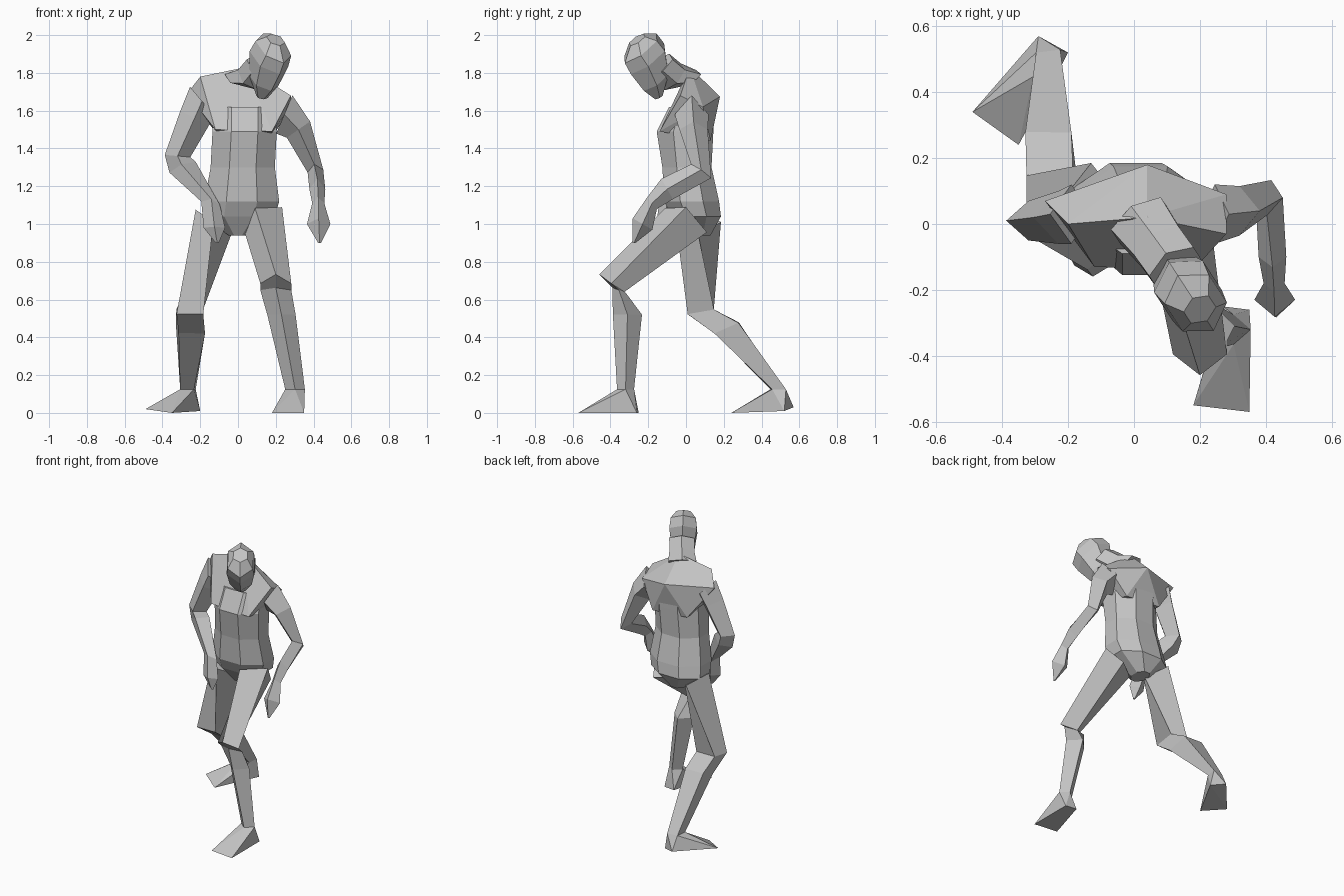
import bpy, bmesh
from math import sin, cos, pi, radians
from mathutils import Vector, Matrix, Euler

cube = bpy.data.objects.get("Cube")
if cube:
    bpy.data.objects.remove(cube, do_unlink=True)

# One plain grey for the whole figure
grey = bpy.data.materials.new("plain_grey")
grey.use_nodes = True
colour = (0.55, 0.55, 0.55, 1)
grey.diffuse_color = colour
grey.node_tree.nodes["Principled BSDF"].inputs["Base Color"].default_value = colour


def finish(name, bm):
    """Turn a bmesh into a flat shaded object."""
    bmesh.ops.recalc_face_normals(bm, faces=bm.faces)
    mesh = bpy.data.meshes.new(name)
    bm.to_mesh(mesh)
    bm.free()
    mesh.materials.append(grey)
    part = bpy.data.objects.new(name, mesh)
    bpy.context.collection.objects.link(part)


def section(sides, x, y, z, wide, deep, pitch=0, roll=0, yaw=0):
    """Points of one tilted cross-section; even-sided ones above four are boxy."""
    turn = Euler([radians(a) for a in (pitch, roll, yaw)]).to_matrix()
    shift = pi / sides if sides > 4 else 0
    grow = 1 / cos(shift)
    points = []
    for i in range(sides):
        a = 2 * pi * i / sides + shift
        flat = Vector((wide * grow * cos(a), deep * grow * sin(a), 0))
        points.append(Vector((x, y, z)) + turn @ flat)
    return points


def loft(name, sides, rows, place=Matrix()):
    """Skin a run of cross-sections and cap both ends."""
    bm = bmesh.new()
    rings = [[bm.verts.new(place @ p) for p in section(sides, *row)] for row in rows]
    for low, high in zip(rings, rings[1:]):
        for i in range(sides):
            j = (i + 1) % sides
            bm.faces.new((low[i], low[j], high[j], high[i]))
    bm.faces.new(rings[0])
    bm.faces.new(rings[-1])
    finish(name, bm)


def wedge(name, corners):
    """Faceted block stretched over a few corner points."""
    bm = bmesh.new()
    for p in corners:
        bm.verts.new(p)
    hull = bmesh.ops.convex_hull(bm, input=bm.verts)
    spare = [v for v in hull["geom_interior"] if isinstance(v, bmesh.types.BMVert)]
    bmesh.ops.delete(bm, geom=spare, context="VERTS")
    finish(name, bm)


# Torso, from crotch to chest
loft("torso", 8, [
    (0, .06, .94, .05, .07),
    (.005, .055, 1.04, .19, .13),
    (.02, .03, 1.12, .198, .145),
    (.025, .005, 1.3, .17, .13),
    (.035, -.005, 1.49, .17, .15),
    (.035, .03, 1.62, .17, .12),
])

# Shoulders: a sloping ridge, the back corners, and the chest and back below
wedge("shoulders", [
    (-.2, 0, 1.78), (.04, .02, 1.83), (.28, -.03, 1.68),
    (-.27, .07, 1.69), (.04, .18, 1.675), (.28, .09, 1.62),
    (-.12, -.13, 1.5), (.18, -.14, 1.49), (-.1, .13, 1.46), (.17, .13, 1.44),
])

# Neck, leaning forward to the model's left
loft("neck", 6, [
    (.02, .01, 1.77, .09, .06, 40, 0, 33),
    (.08, -.07, 1.78, .08, .075, 55, 0, 33),
    (.13, -.14, 1.84, .08, .075, 45, 0, 33),
])

# Head, bowed and turned, built upright and then placed
bowed = Matrix.Translation((.158, -.195, 1.845)) @ Euler(
    (radians(38), 0, radians(33))).to_matrix().to_4x4()
loft("head", 6, [
    (0, -.06, -.17, .03, .02),
    (0, -.02, -.09, .07, .08),
    (0, .01, .03, .088, .115),
    (0, .01, .1, .08, .11),
    (0, .02, .15, .045, .045),
], bowed)

# Arms, shoulder to fingertips
loft("left_arm", 4, [
    (.245, .03, 1.58, .11, .09, 0, -67),
    (.32, .04, 1.5, .075, .075, 0, -35),
    (.41, .08, 1.28, .042, .065, -35, -10),
    (.42, -.1, 1.185, .042, .062, -60),
    (.425, -.18, 1.11, .032, .04, -50),
    (.427, -.23, 1, .062, .06, -30),
    (.432, -.275, .9, .008, .008),
])
loft("right_arm", 4, [
    (-.19, .03, 1.65, .1, .09, 0, 50),
    (-.23, .02, 1.56, .085, .08, 0, 28),
    (-.32, .01, 1.36, .068, .06, 0, 5),
    (-.293, 0, 1.3, .075, .05, -20, -22),
    (-.145, -.1, 1.11, .05, .045, -30, 10),
    (-.125, -.125, .98, .057, .035, -10),
    (-.11, -.13, .9, .008, .008),
])

# Legs, hip to ankle: the left one steps forward, the right one trails
left_ankle = (.302, -.32, .125, .052, .045)
right_ankle = (-.265, .488, .125, .058, .045, 0, 0, 45)
loft("left_leg", 4, [
    (.135, 0, 1.02, .12, .135, -35, -35),
    (.2, -.395, .685, .082, .08, -37),
    (.2, -.355, .65, .082, .037, -20),
    (.23, -.31, .52, .075, .077),
    left_ankle,
])
loft("right_leg", 4, [
    (-.13, .065, 1.01, .115, .12, 0, 35),
    (-.255, .078, .535, .1, .1, 7, -7, 45),
    (-.252, .215, .45, .092, .105, 17, -17, 45),
    right_ankle,
])

# Feet
wedge("left_foot", section(4, *left_ankle) + [
    (.18, -.55, 0), (.35, -.57, 0), (.35, -.26, 0), (.27, -.25, 0)])
wedge("right_foot", section(4, *right_ankle) + [
    (-.49, .34, .02), (-.35, .24, 0), (-.2, .52, .01), (-.29, .57, .03)])
